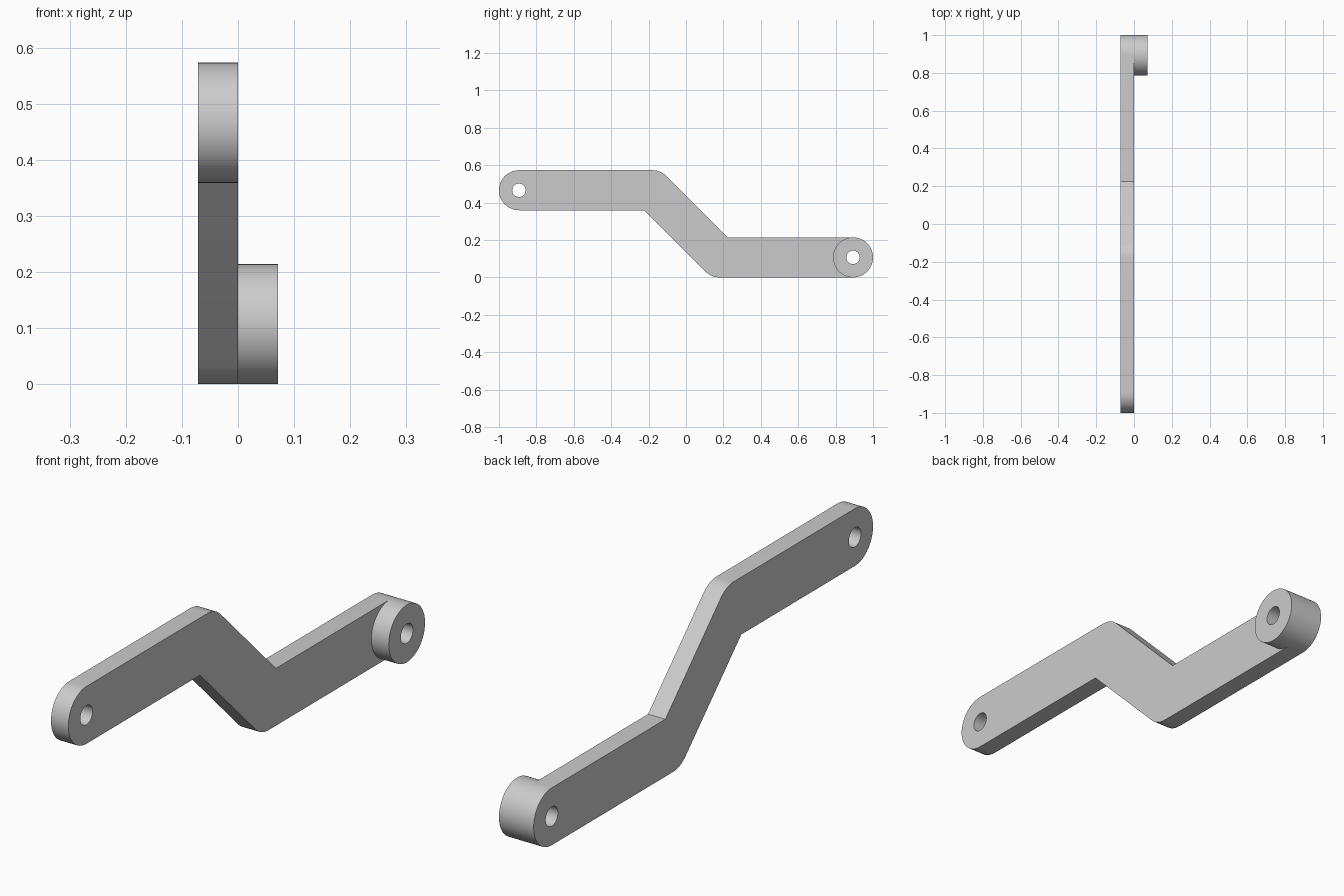
import bpy, bmesh
from math import sin, cos, pi, radians
from mathutils import Vector

cube = bpy.data.objects.get("Cube")
if cube:
    bpy.data.objects.remove(cube, do_unlink=True)

THICK = 0.0715          # plate thickness, same as the boss height
R, HOLE = 0.107, 0.036  # rounded end and pin hole radii
LOW, HIGH = R, 0.466    # heights of the two pin holes
END, BEND = 0.893, 0.1795
INNER = BEND + R * 0.4142
SEG = 64

steel = bpy.data.materials.new("plain_grey")
steel.use_nodes = True
grey = (0.6, 0.6, 0.6, 1)
steel.diffuse_color = grey
steel.node_tree.nodes["Principled BSDF"].inputs["Base Color"].default_value = grey


def arc(y, z, r, start, sweep):
    """Points on an arc in the side plane, angles in degrees."""
    n = max(2, round(abs(sweep) / 360 * SEG))
    return [(y + r * cos(radians(start + sweep * i / n)),
             z + r * sin(radians(start + sweep * i / n))) for i in range(n + 1)]


def circle(y, z, r):
    return arc(y, z, r, -90, 360)[:-1]


def cap(bm, loops, x):
    """Fill flat loops; the first is the outline, the rest are holes."""
    edges = []
    for loop in loops:
        vs = [bm.verts.new((x, y, z)) for y, z in loop]
        edges += [bm.edges.new((a, b)) for a, b in zip(vs, vs[1:] + vs[:1])]
    bmesh.ops.triangle_fill(bm, edges=edges, use_beauty=True, normal=Vector((1, 0, 0)))


def wall(bm, loop, x0, x1):
    a = [bm.verts.new((x0, y, z)) for y, z in loop]
    b = [bm.verts.new((x1, y, z)) for y, z in loop]
    for i in range(len(loop)):
        j = (i + 1) % len(loop)
        bm.faces.new((a[i], a[j], b[j], b[i]))


# Cranked outline: upper arm, sloped middle, lower arm
crank = ([(INNER, LOW + R)] + arc(-BEND, HIGH, R, 45, 45)
         + arc(-END, HIGH, R, 90, 180)
         + [(-INNER, HIGH - R)] + arc(BEND, LOW, R, 225, 45))
outline = crank + arc(END, LOW, R, -90, 180)
notched = crank + arc(END, LOW, R, -90, -180)   # leaves room for the boss
boss = circle(END, LOW, R)
front_hole = circle(-END, HIGH, HOLE)
back_hole = circle(END, LOW, HOLE)

bm = bmesh.new()
# Flat faces of plate and boss
cap(bm, [outline, front_hole, back_hole], -THICK)
cap(bm, [notched, front_hole], 0)
cap(bm, [boss, back_hole], THICK)
# Rims and hole linings
for loop in (outline, front_hole, back_hole):
    wall(bm, loop, -THICK, 0)
for loop in (boss, back_hole):
    wall(bm, loop, 0, THICK)
bmesh.ops.remove_doubles(bm, verts=bm.verts, dist=1e-5)
bmesh.ops.recalc_face_normals(bm, faces=bm.faces)

mesh = bpy.data.meshes.new("cranked_arm")
bm.to_mesh(mesh)
bm.free()
mesh.materials.append(steel)
arm = bpy.data.objects.new("cranked_arm", mesh)
bpy.context.collection.objects.link(arm)

bpy.ops.object.select_all(action='DESELECT')
arm.select_set(True)
bpy.context.view_layer.objects.active = arm
bpy.ops.object.shade_smooth_by_angle(angle=pi / 6)
